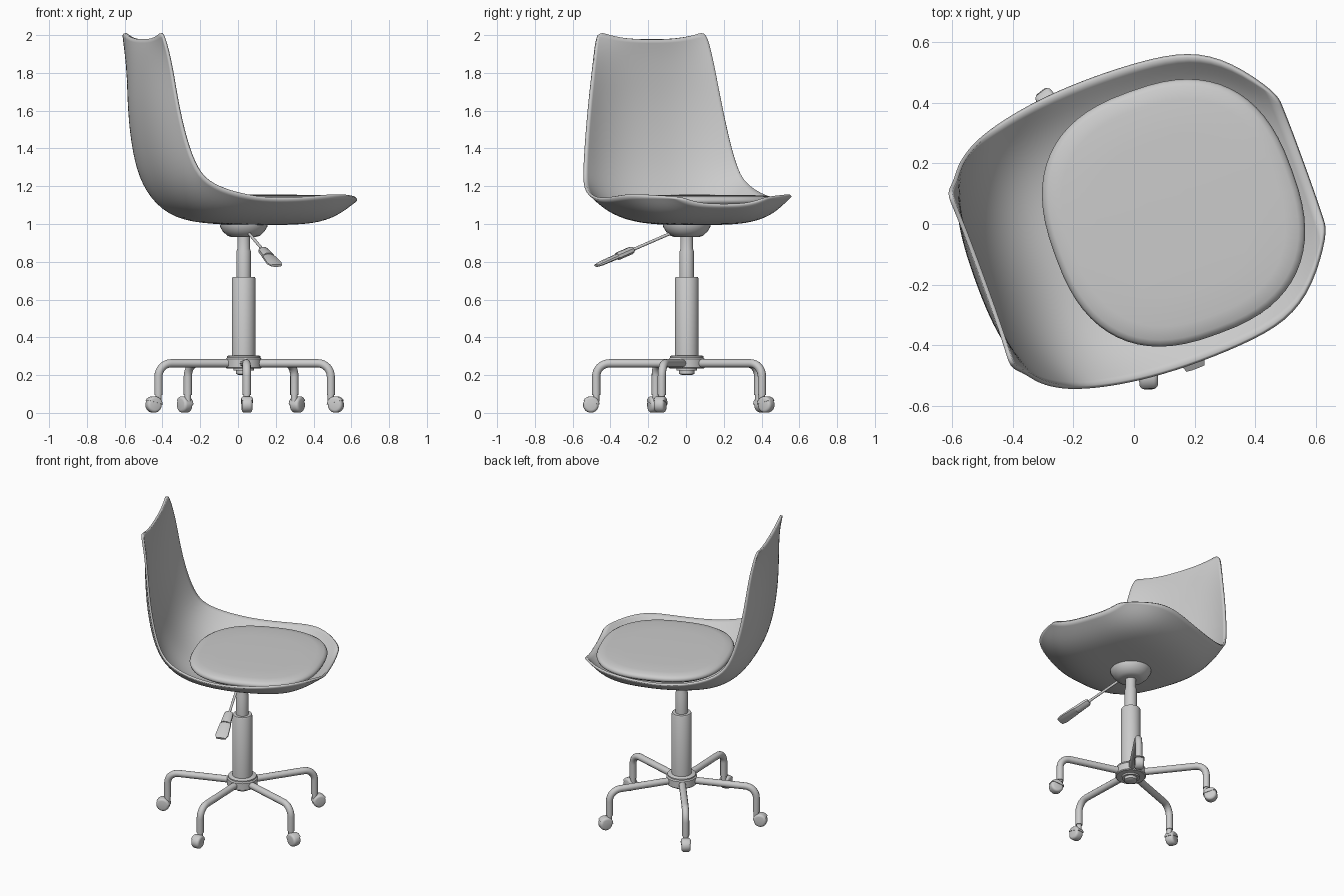
import bpy, bmesh
from math import sin, cos, pi, radians
from mathutils import Vector, Matrix

if "Cube" in bpy.data.objects:
    bpy.data.objects.remove(bpy.data.objects["Cube"])

grey = bpy.data.materials.new("plain_grey")
grey.use_nodes = True
GREY = (0.6, 0.6, 0.6, 1)
grey.diffuse_color = GREY
grey.node_tree.nodes["Principled BSDF"].inputs["Base Color"].default_value = GREY

YAW = radians(20)                  # the seat is swivelled on its base
BASE = Vector((.03, .004, 0))      # foot of the column
LEGS = [radians(-88 + 72 * k) for k in range(5)]


def add_mesh(name, mesh, angle=35):
    mesh.name = name
    obj = bpy.data.objects.new(name, mesh)
    bpy.context.collection.objects.link(obj)
    mesh.materials.clear()
    mesh.materials.append(grey)
    mesh.shade_smooth()
    mesh.set_sharp_from_angle(angle=radians(angle))
    return obj


def finish(name, bm, angle=35):
    bmesh.ops.recalc_face_normals(bm, faces=bm.faces)
    mesh = bpy.data.meshes.new(name)
    bm.to_mesh(mesh)
    bm.free()
    return add_mesh(name, mesh, angle)


def loft(name, rings, angle=35):
    """Skin closed rings and cap both ends."""
    bm = bmesh.new()
    loops = [[bm.verts.new(p) for p in ring] for ring in rings]
    n = len(loops[0])
    for a, b in zip(loops, loops[1:]):
        for i in range(n):
            j = (i + 1) % n
            bm.faces.new((a[i], a[j], b[j], b[i]))
    bm.faces.new(loops[0][::-1])
    bm.faces.new(loops[-1])
    return finish(name, bm, angle)


def lathe(name, profile, n=32):
    rings = [[BASE + Vector((r * cos(2 * pi * i / n), r * sin(2 * pi * i / n), z))
              for i in range(n)] for r, z in profile]
    return loft(name, rings)


def tube(name, points, radius):
    curve = bpy.data.curves.new(name, "CURVE")
    curve.dimensions = "3D"
    curve.bevel_depth = radius
    curve.bevel_resolution = 4
    curve.use_fill_caps = True
    spline = curve.splines.new("POLY")
    spline.points.add(len(points) - 1)
    for p, co in zip(spline.points, points):
        p.co = (*co, 1)
    temp = bpy.data.objects.new(name + "_path", curve)
    bpy.context.collection.objects.link(temp)
    deps = bpy.context.evaluated_depsgraph_get()
    mesh = bpy.data.meshes.new_from_object(temp.evaluated_get(deps))
    bpy.data.objects.remove(temp)
    return add_mesh(name, mesh)


# Seat shell: each row is centre (depth, height), edge (depth, half width, height), fullness
rows = [
    (-.537, 1.978, -.545, .305, 2.018, 2.6), (-.548, 1.90, -.520, .328, 1.92, 2.6),
    (-.555, 1.78, -.500, .350, 1.80, 2.6), (-.557, 1.60, -.477, .382, 1.60, 2.6),
    (-.527, 1.36, -.435, .414, 1.40, 2.7), (-.465, 1.18, -.378, .443, 1.25, 2.8),
    (-.360, 1.055, -.285, .470, 1.19, 3), (-.220, 1.005, -.160, .492, 1.15, 3.4),
    (0, .994, 0, .503, 1.126, 3.8), (.20, .994, .20, .498, 1.132, 4),
    (.37, .998, .365, .475, 1.15, 4), (.49, 1.032, .485, .395, 1.147, 3.6),
    (.595, 1.095, .59, .245, 1.135, 2.8)]
COLS = 12
bm = bmesh.new()
grid = []
for cu, cz, eu, ev, ez, power in rows:
    line = []
    for i in range(COLS + 1):
        s = 2 * i / COLS - 1
        f = abs(s) ** power
        line.append(bm.verts.new((cu + (eu - cu) * f, ev * s, cz + (ez - cz) * f)))
    grid.append(line)
for a, b in zip(grid, grid[1:]):
    for i in range(COLS):
        bm.faces.new((a[i], b[i], b[i + 1], a[i + 1]))
shell = finish("seat_shell", bm)
# the inner side must face up on the seat so that the wall grows inwards
if shell.data.polygons[len(shell.data.polygons) * 2 // 3].normal.z < 0:
    shell.data.flip_normals()
shell.rotation_euler.z = YAW
sub = shell.modifiers.new("Smooth", "SUBSURF")
sub.levels = sub.render_levels = 2
sub.boundary_smooth = "ALL"
wall = shell.modifiers.new("Wall", "SOLIDIFY")
wall.thickness = 0.014
wall.offset = 1


# Seat cushion: rounded-square rings
def cushion_ring(scale, z, n=64, power=2 / 2.5):
    ring = []
    for i in range(n):
        c, s = cos(2 * pi * i / n), sin(2 * pi * i / n)
        ring.append((.135 + .415 * scale * abs(c) ** power * (1 if c > 0 else -1),
                     .425 * scale * abs(s) ** power * (1 if s > 0 else -1) - .01, z))
    return ring


cushion = loft("seat_cushion", [cushion_ring(*r) for r in (
    (.75, 1.07), (.93, 1.095), (.99, 1.112), (1, 1.124), (.985, 1.136),
    (.95, 1.145), (.85, 1.151), (.6, 1.154), (.2, 1.155))], 60)
cushion.rotation_euler.z = YAW

# Column and hub
lathe("seat_mount", [(.06, .93), (.085, .937), (.11, .96), (.125, .985), (.127, .998)])
lathe("piston", [(.038, .70), (.038, .855), (.033, .87), (.033, .94)])
lathe("column_sleeve", [(.055, .28), (.062, .285), (.062, .712), (.058, .72)])
lathe("hub", [(.09, .235), (.095, .24), (.095, .285), (.088, .292), (.088, .30), (.08, .305)])
lathe("hub_nut", [(.025, .2), (.04, .207), (.04, .225), (.055, .225), (.055, .24)])


def drum(radius, width, bevel):
    """Round-edged cylinder lying along y."""
    bm = bmesh.new()
    bmesh.ops.create_cone(bm, cap_ends=True, segments=24, radius1=radius, radius2=radius,
                          depth=width, matrix=Matrix.Rotation(pi / 2, 4, "X"))
    rims = [e for e in bm.edges if abs(e.verts[0].co.y - e.verts[1].co.y) < 1e-4]
    bmesh.ops.bevel(bm, geom=rims, offset=bevel, segments=3, profile=.5, affect="EDGES")
    return bm


# Legs with casters
BEND, REACH, TOP = .07, .48, .262
for k, a in enumerate(LEGS):
    out = Vector((cos(a), sin(a), 0))
    path = [BASE + out * .06 + Vector((0, 0, TOP))]
    for i in range(9):
        t = i / 8 * pi / 2
        path.append(BASE + out * (REACH - BEND + BEND * sin(t))
                    + Vector((0, 0, TOP - BEND + BEND * cos(t))))
    path.append(BASE + out * REACH + Vector((0, 0, .095)))
    tube(f"leg_{k + 1}", path, .022)
    tube(f"caster_stem_{k + 1}", [BASE + out * REACH + Vector((0, 0, z)) for z in (.1, .06)], .017)

    place = Matrix.Translation(BASE + out * .508 + Vector((0, 0, .042))) @ Matrix.Rotation(a, 4, "Z")
    bm = drum(.041, .056, .015)
    bm.transform(place)
    finish(f"caster_wheel_{k + 1}", bm)

    # hood over the upper part of the wheel
    bm = drum(.046, .062, .014)
    bmesh.ops.bisect_plane(bm, geom=bm.verts[:] + bm.edges[:] + bm.faces[:],
                           plane_co=(0, 0, .014), plane_no=(0, 0, 1), clear_inner=True)
    bmesh.ops.holes_fill(bm, edges=[e for e in bm.edges if e.is_boundary])
    bm.transform(place @ Matrix.Rotation(radians(-15), 4, "Y"))
    finish(f"caster_hood_{k + 1}", bm)

# Height lever: rod, neck and flat paddle
start, end = Vector((.05, -.06, .96)), Vector((.202, -.475, .78))
tube("lever_rod", [start, start.lerp(end, .65)], .008)
along = (end - start).normalized()
side = along.cross(Vector((0, 0, 1))).normalized()
up = side.cross(along)


def paddle(name, sections):
    rings = []
    for t, w, h in sections:
        c = start.lerp(end, t)
        rings.append([c + side * w * cos(q) + up * h * sin(q)
                      for q in (.4, 1.2, pi - 1.2, pi - .4, pi + .4, pi + 1.2, -1.2, -.4)])
    loft(name, rings)


paddle("lever_neck", [(.53, .022, .015), (.56, .03, .021), (.73, .034, .021)])
paddle("lever_paddle", [(.70, .028, .012), (.75, .038, .014), (.94, .044, .012), (1, .034, .008)])
